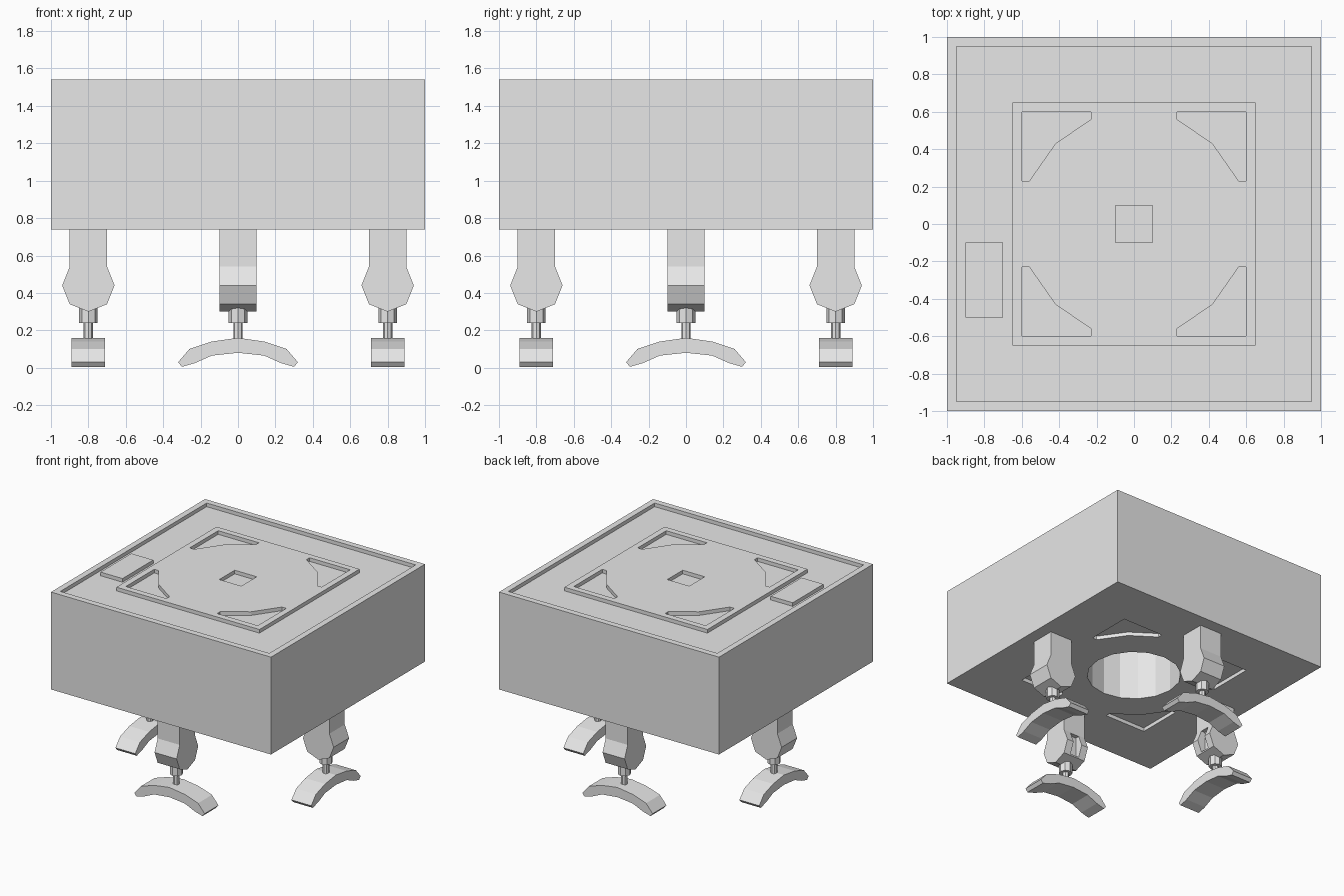
import bpy, bmesh
from math import pi, cos, sin, radians
from mathutils import Matrix

default = bpy.data.objects.get("Cube")
if default:
    bpy.data.objects.remove(default, do_unlink=True)

grey = bpy.data.materials.new("plain_grey")
grey.use_nodes = True
grey.diffuse_color = (0.8, 0.8, 0.8, 1)
grey.node_tree.nodes["Principled BSDF"].inputs["Base Color"].default_value = (0.8, 0.8, 0.8, 1)


def build(name, prisms, matrix=Matrix()):
    """Make one object from (outline, low, high) prisms."""
    bm = bmesh.new()
    for outline, low, high in prisms:
        base = bm.faces.new([bm.verts.new((x, y, low)) for x, y in outline])
        top = bmesh.ops.extrude_face_region(bm, geom=[base])["geom"]
        verts = [v for v in top if isinstance(v, bmesh.types.BMVert)]
        bmesh.ops.translate(bm, verts=verts, vec=(0, 0, high - low))
    bmesh.ops.transform(bm, matrix=matrix, verts=bm.verts)
    bmesh.ops.recalc_face_normals(bm, faces=bm.faces)
    mesh = bpy.data.meshes.new(name)
    bm.to_mesh(mesh)
    bm.free()
    mesh.materials.append(grey)
    obj = bpy.data.objects.new(name, mesh)
    bpy.context.collection.objects.link(obj)
    return obj


def cut(obj, cutter):
    """Subtract the cutter, then discard it."""
    cutter.hide_render = True
    mod = obj.modifiers.new("cut", "BOOLEAN")
    mod.operation = "DIFFERENCE"
    mod.solver = "EXACT"
    mod.object = cutter
    bpy.context.view_layer.objects.active = obj
    bpy.ops.object.modifier_apply(modifier=mod.name)
    bpy.data.objects.remove(cutter, do_unlink=True)


def rect(x0, x1, y0, y1):
    return [(x0, y0), (x1, y0), (x1, y1), (x0, y1)]


def square(half):
    return rect(-half, half, -half, half)


def polygon(radius, sides):
    return [(radius * cos(2 * pi * i / sides), radius * sin(2 * pi * i / sides))
            for i in range(sides)]


# Corner pocket outline, repeated in all four quadrants
pocket = [(0.6, 0.6), (0.23, 0.6), (0.23, 0.56), (0.42, 0.43), (0.56, 0.23), (0.6, 0.23)]
pockets = [[(x * sx, y * sy) for x, y in pocket] for sx in (1, -1) for sy in (1, -1)]

# Body with a shallow tray on top, and pockets and a deep round well below
body = build("body", [(square(1), 0.74, 1.54)])
cut(body, build("tray_cutter", [(square(0.95), 1.51, 1.7)]))
cut(body, build("base_cutter", [(p, 0.6, 0.77) for p in pockets]
                + [(polygon(0.354, 16), 0.6, 1.3)]))

# Raised plate with pockets and a centre hole, and a small side panel
plate = build("top_plate", [(square(0.65), 1.505, 1.54)])
cut(plate, build("plate_cutter", [(p, 1.4, 1.7) for p in pockets + [square(0.1)]]))
build("side_panel", [(rect(-0.9, -0.7, -0.5, -0.1), 1.505, 1.54)])

# Half profiles of leg and foot, mirrored across their own centre line
leg_half = [(0.1, 0.75), (0.1, 0.54), (0.14, 0.44), (0.1, 0.34)]
leg_profile = leg_half + [(0, 0.3)] + [(-x, z) for x, z in reversed(leg_half)]
foot_top = [(0.14, 0.14), (0.26, 0.1), (0.32, 0.03), (0.3, 0.005)]
foot_under = [(0.23, 0.025), (0.14, 0.065)]
foot_half = foot_top + foot_under
foot_profile = ([(0, 0.16)] + foot_half + [(0, 0.08)]
                + [(-x, z) for x, z in reversed(foot_half)])

# Four legs, each with a nut, a rod and a curved foot
upright = Matrix.Rotation(radians(90), 4, "X")
quarter = Matrix.Rotation(radians(90), 4, "Z")
for i, side in enumerate(("left", "back", "right", "front")):
    place = Matrix.Rotation(radians(90 * i), 4, "Z") @ Matrix.Translation((0.8, 0, 0))
    leg = build(side + "_leg", [(leg_profile, -0.1, 0.1)], place @ upright)
    cut(leg, build("notch_cutter", [(rect(-0.2, -0.07, -0.04, 0.04), 0.35, 0.53)], place))
    build(side + "_nut", [(polygon(0.05, 8), 0.24, 0.33)], place)
    build(side + "_rod", [(polygon(0.025, 8), 0.14, 0.26)], place)
    build(side + "_foot", [(foot_profile, -0.09, 0.09)], place @ quarter @ upright)
